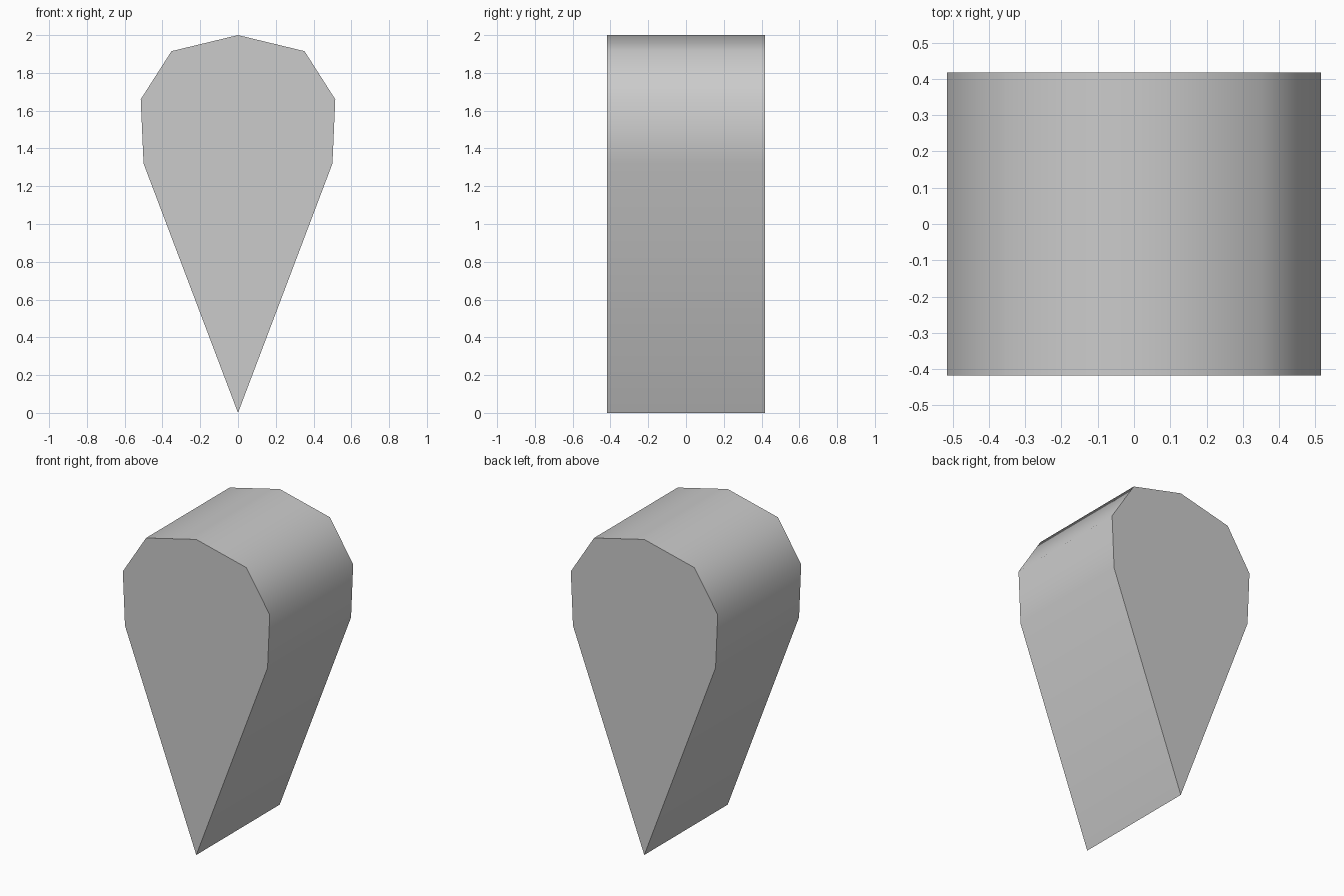
import bpy
import bmesh
import math

cube = bpy.data.objects.get("Cube")
if cube:
    bpy.data.objects.remove(cube, do_unlink=True)

# Plain grey material
GREY = (0.6, 0.6, 0.6, 1)
mat = bpy.data.materials.new("plain grey")
mat.use_nodes = True
mat.diffuse_color = GREY
mat.node_tree.nodes["Principled BSDF"].inputs["Base Color"].default_value = GREY

# Teardrop outline: right half, then mirrored around the tip and the crown
HALF_DEPTH = 0.418
side = [(0.5, 1.32), (0.515, 1.66), (0.352, 1.915)]
outline = [(0, 0)] + side + [(0, 2)] + [(-x, z) for x, z in reversed(side)]

# Extrude the outline from front to back
bm = bmesh.new()
front = bm.faces.new([bm.verts.new((x, -HALF_DEPTH, z)) for x, z in outline])
moved = bmesh.ops.extrude_face_region(bm, geom=[front], use_keep_orig=True)["geom"]
bmesh.ops.translate(bm, vec=(0, 2 * HALF_DEPTH, 0),
                    verts=[g for g in moved if isinstance(g, bmesh.types.BMVert)])
bmesh.ops.recalc_face_normals(bm, faces=bm.faces)

mesh = bpy.data.meshes.new("teardrop_wedge")
bm.to_mesh(mesh)
bm.free()
mesh.materials.append(mat)
wedge = bpy.data.objects.new("teardrop_wedge", mesh)
bpy.context.collection.objects.link(wedge)

# Smooth rounded crown, sharp rims and tip
bpy.ops.object.select_all(action="DESELECT")
wedge.select_set(True)
bpy.context.view_layer.objects.active = wedge
bpy.ops.object.shade_smooth_by_angle(angle=math.radians(60))
